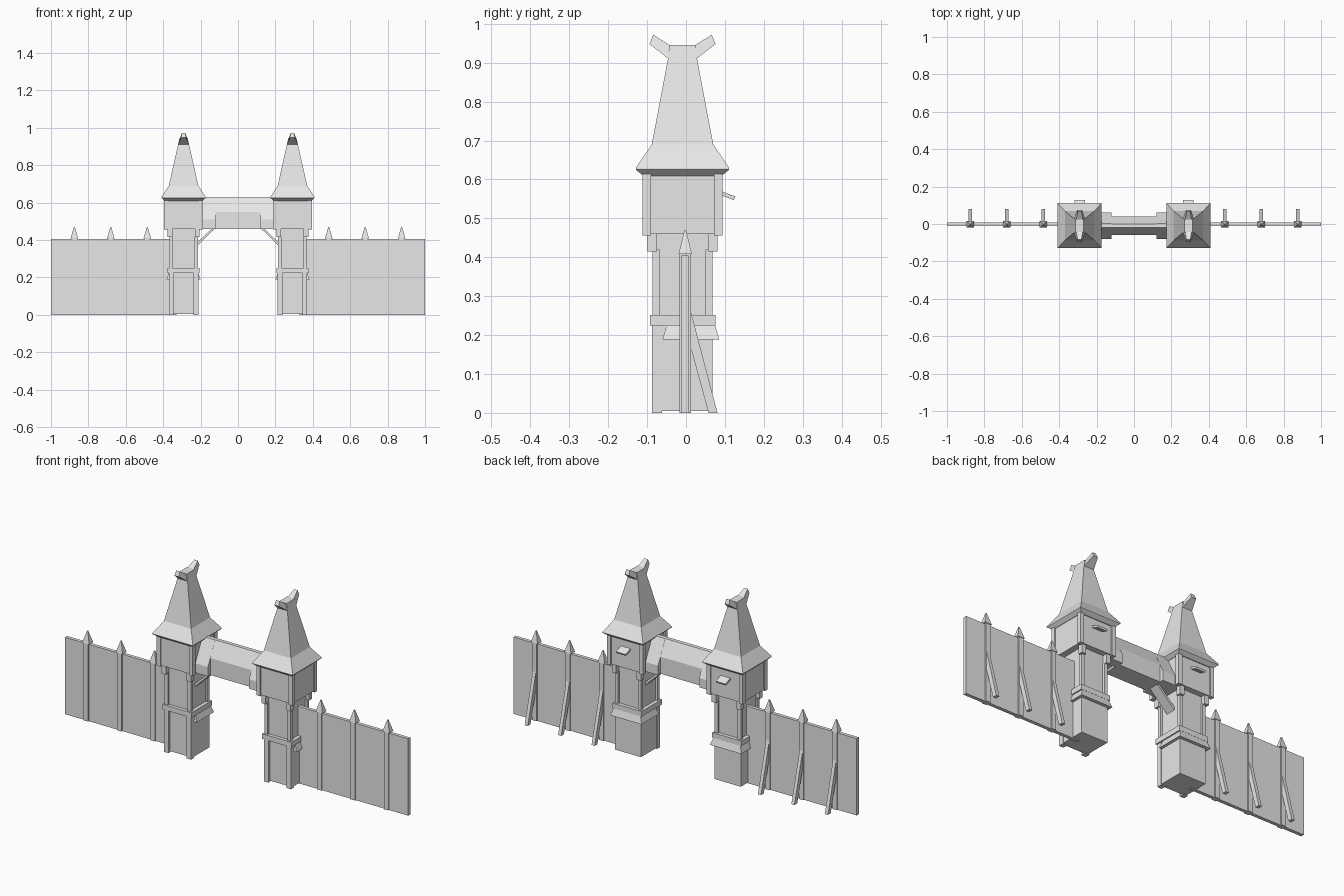
import bpy
import math
from mathutils import Matrix, Vector

cube = bpy.data.objects.get("Cube")
if cube:
    bpy.data.objects.remove(cube, do_unlink=True)

stone = bpy.data.materials.new("light_grey")
stone.use_nodes = True
GREY = (0.8, 0.8, 0.8, 1)
stone.diffuse_color = GREY
stone.node_tree.nodes["Principled BSDF"].inputs["Base Color"].default_value = GREY


def make(name, verts, faces):
    mesh = bpy.data.meshes.new(name)
    mesh.from_pydata(verts, [], faces)
    mesh.materials.append(stone)
    obj = bpy.data.objects.new(name, mesh)
    bpy.context.collection.objects.link(obj)
    return obj


def loft(name, rings):
    """Skin a stack of closed rings and cap both ends."""
    n = len(rings[0])
    faces = [(r * n + i, r * n + (i + 1) % n, (r + 1) * n + (i + 1) % n, (r + 1) * n + i)
             for r in range(len(rings) - 1) for i in range(n)]
    last = (len(rings) - 1) * n
    faces += [tuple(reversed(range(n))), tuple(range(last, last + n))]
    return make(name, [v for ring in rings for v in ring], faces)


def stack(name, cx, cy, levels):
    """Rectangular tiers given as (z, half x, half y)."""
    corners = [(-1, -1), (1, -1), (1, 1), (-1, 1)]
    return loft(name, [[(cx + sx * hx, cy + sy * hy, z) for sx, sy in corners]
                       for z, hx, hy in levels])


def box(name, x, y, z):
    return stack(name, sum(x) / 2, sum(y) / 2,
                 [(h, abs(x[1] - x[0]) / 2, abs(y[1] - y[0]) / 2) for h in z])


def prism(name, x0, x1, profile):
    """Extrude a (y, z) profile along x."""
    return loft(name, [[(x, y, z) for y, z in profile] for x in (min(x0, x1), max(x0, x1))])


def corner_posts(name, cx, hx, hy, size, z, sides=(-1, 1)):
    for sx in (-1, 1):
        for sy in sides:
            x, y = cx + sx * hx, CY + sy * hy
            box(name, (x - sx * size, x), (y - sy * size, y), z)


CY = -0.009

for side, label in ((1, "left"), (-1, "right")):
    cx = 0.291 * side

    # Tower base with front pilasters
    box(label + "_tower_base", (cx - 0.076, cx + 0.076), (-0.074, 0.068), (0.005, 0.23))
    corner_posts(label + "_base_pilaster", cx, 0.079, 0.079, 0.026, (0, 0.226), (-1,))

    # Sloped skirt and band round the base
    box_y = 0.0125
    stack(label + "_base_skirt", cx, box_y,
          [(0.188, 0.091, 0.0725), (0.19, 0.091, 0.0725), (0.226, 0.078, 0.062)])
    box(label + "_base_band", (cx - 0.085, cx + 0.085), (-0.093, 0.076), (0.224, 0.251))

    # Recessed middle storey with corner posts and capitals
    box(label + "_tower_shaft", (cx - 0.066, cx + 0.066), (CY - 0.066, CY + 0.066), (0.25, 0.47))
    corner_posts(label + "_shaft_post", cx, 0.076, 0.077, 0.018, (0.25, 0.42))
    corner_posts(label + "_shaft_capital", cx, 0.085, 0.09, 0.025, (0.415, 0.462))

    # Upper room with corner posts
    box(label + "_upper_room", (cx - 0.098, cx + 0.098), (CY - 0.096, CY + 0.096), (0.46, 0.62))
    corner_posts(label + "_room_post", cx, 0.105, 0.103, 0.022, (0.456, 0.622))

    # Flared roof
    stack(label + "_tower_roof", cx, CY,
          [(0.609, 0.1, 0.1), (0.625, 0.118, 0.12), (0.63, 0.118, 0.12),
           (0.69, 0.079, 0.079), (0.912, 0.029, 0.037), (0.946, 0.022, 0.034)])

    # Ridge horns pointing forward and back
    for sy, end in ((-1, "front"), (1, "back")):
        profile = [(0, 0.915, 0.028), (0.037, 0.911, 0.029), (0.085, 0.948, 0.013),
                   (0.075, 0.972, 0.01), (0.034, 0.946, 0.017), (0, 0.946, 0.022)]
        if sy < 0:
            profile.reverse()
        loft(label + "_" + end + "_horn",
             [[(cx + sx * h, CY + sy * y, z) for y, z, h in profile] for sx in (-1, 1)])

    # Small awning on the rear of the room
    prism(label + "_awning", cx - 0.028, cx + 0.028,
          [(0.08, 0.563), (0.123, 0.547), (0.127, 0.556), (0.08, 0.574)])

    # Collar and slanted strut where the bridge meets the tower
    prism(label + "_bridge_collar", 0.12 * side, 0.2 * side,
          [(-0.079, 0.46), (0.061, 0.46), (0.061, 0.51), (0.002, 0.63), (-0.02, 0.63), (-0.079, 0.51)])
    strut = [(0.225, 0.362), (0.225, 0.38), (0.138, 0.462), (0.122, 0.462)]
    if side > 0:
        strut.reverse()
    loft(label + "_bridge_strut",
         [[(x * side, y, z) for x, z in strut] for y in (-0.035, 0.017)])

    # Palisade wall, pointed stakes and rear props
    box(label + "_wall", (0.33 * side, side), (-0.011, 0.007), (0, 0.405))
    for i in range(3):
        x = side * (0.485 + 0.195 * i)
        stack(label + "_stake", x, -0.002,
              [(0, 0.013, 0.015), (0.408, 0.013, 0.015), (0.409, 0.02, 0.017), (0.47, 0.002, 0.002)])
        prism(label + "_wall_prop", x - 0.009, x + 0.009,
              [(0.01, 0.175), (0.058, 0), (0.081, 0), (0.01, 0.27)])

# Covered bridge between the towers
prism("bridge", -0.125, 0.125,
      [(-0.059, 0.46), (0.041, 0.46), (0.041, 0.55), (0.001, 0.63), (-0.019, 0.63), (-0.059, 0.55)])
